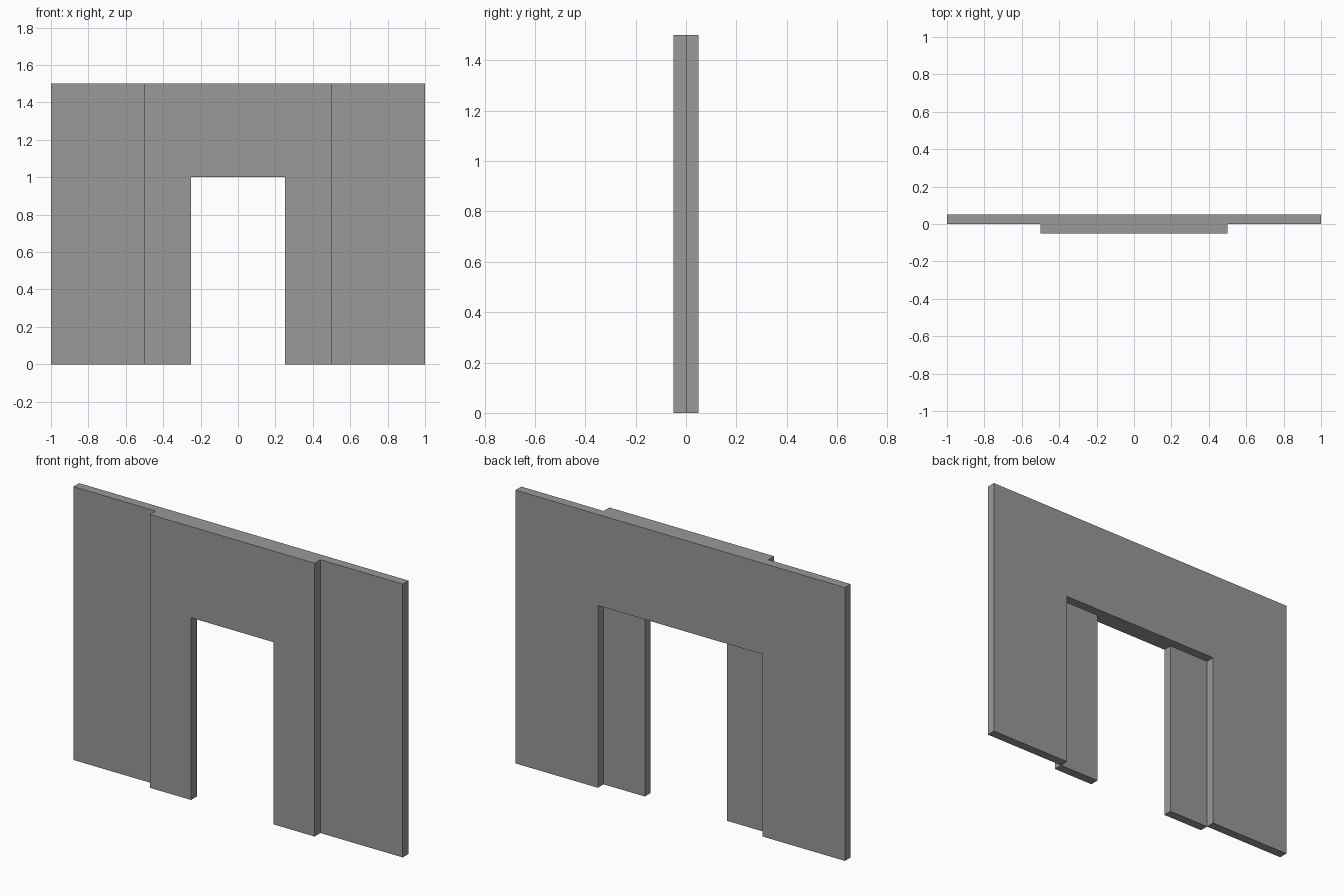
import bpy
import bmesh

cube = bpy.data.objects.get("Cube")
if cube:
    bpy.data.objects.remove(cube, do_unlink=True)

HEIGHT = 1.5
DOOR_HEIGHT = 1.0
THICKNESS = 0.05

grey = bpy.data.materials.new("plain grey")
grey.use_nodes = True
colour = (0.32, 0.32, 0.32, 1)
grey.diffuse_color = colour
grey.node_tree.nodes["Principled BSDF"].inputs["Base Color"].default_value = colour


def doorway_panel(name, half_width, half_opening, y_front):
    """Upright slab with a doorway cut from its lower edge."""
    right = [(half_opening, DOOR_HEIGHT), (half_opening, 0),
             (half_width, 0), (half_width, HEIGHT)]
    outline = right + [(-x, z) for x, z in reversed(right)]
    bm = bmesh.new()
    face = bm.faces.new([bm.verts.new((x, y_front, z)) for x, z in outline])
    extruded = bmesh.ops.extrude_face_region(bm, geom=[face])["geom"]
    back = [v for v in extruded if isinstance(v, bmesh.types.BMVert)]
    bmesh.ops.translate(bm, verts=back, vec=(0, THICKNESS, 0))
    bmesh.ops.recalc_face_normals(bm, faces=bm.faces)
    mesh = bpy.data.meshes.new(name)
    bm.to_mesh(mesh)
    bm.free()
    mesh.materials.append(grey)
    obj = bpy.data.objects.new(name, mesh)
    bpy.context.collection.objects.link(obj)
    return obj


# Wide wall with the wide opening, and the raised door surround in front of it
doorway_panel("wall", 1.0, 0.5, 0.0)
doorway_panel("door_surround", 0.5, 0.25, -THICKNESS)
